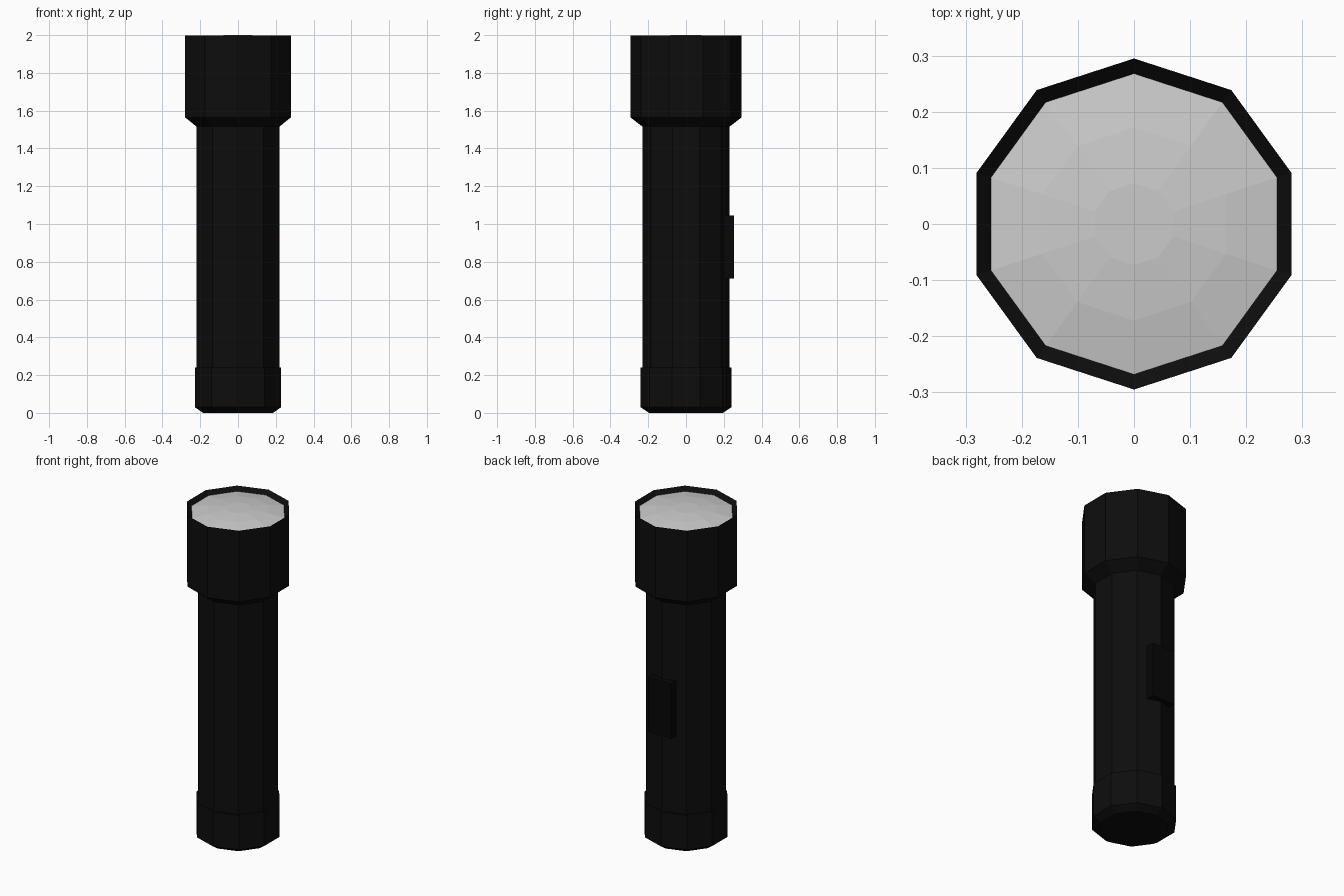
import bpy
import bmesh
from math import cos, sin, pi

if "Cube" in bpy.data.objects:
    bpy.data.objects.remove(bpy.data.objects["Cube"])

SIDES = 10


def material(name, value):
    mat = bpy.data.materials.new(name)
    mat.diffuse_color = (value, value, value, 1)
    mat.use_nodes = True
    mat.node_tree.nodes["Principled BSDF"].inputs["Base Color"].default_value = mat.diffuse_color
    return mat


def finish(name, bm, mat=None):
    bmesh.ops.recalc_face_normals(bm, faces=bm.faces[:])
    mesh = bpy.data.meshes.new(name)
    bm.to_mesh(mesh)
    bm.free()
    ob = bpy.data.objects.new(name, mesh)
    bpy.context.collection.objects.link(ob)
    if mat:
        mesh.materials.append(mat)
    return ob


def turned(name, profile, mat=None, cap_start=False, cap_end=False):
    """Ten-sided flat-faced part from (radius, height) points, a corner on +y."""
    bm = bmesh.new()
    rings = []
    for r, z in profile:
        angles = [pi / 2 + 2 * pi * i / SIDES for i in range(SIDES)]
        rings.append([bm.verts.new((r * cos(a), r * sin(a), z)) for a in angles])
    for low, high in zip(rings, rings[1:]):
        for i in range(SIDES):
            j = (i + 1) % SIDES
            bm.faces.new((low[i], low[j], high[j], high[i]))
    if cap_start:
        bm.faces.new(rings[0])
    if cap_end:
        bm.faces.new(rings[-1])
    ob = finish(name, bm, mat)
    # Open shells: make sure normals point up or outward
    return ob


black = material("black_plastic", 0.004)
switch_black = material("switch_rubber", 0.002)

# Tail cap with chamfered bottom
turned("tail_cap", [(0.195, 0.0), (0.24, 0.03), (0.24, 0.24), (0.23, 0.24)],
       black, cap_start=True)

# Straight grip
turned("barrel", [(0.23, 0.24), (0.23, 1.515)], black)

# Flared head, with a rim that slopes in to the lens
turned("head", [(0.23, 1.515), (0.295, 1.565), (0.295, 1.997), (0.268, 1.975)], black)

# Shallow domed lens
turned("lens", [(0.268, 1.975), (0.172, 1.991), (0.073, 2.0)], cap_end=True)

# Slide switch on the back
bm = bmesh.new()
bmesh.ops.create_cube(bm, size=1)
bmesh.ops.scale(bm, vec=(0.155, 0.063, 0.335), verts=bm.verts)
bmesh.ops.translate(bm, vec=(0, 0.222, 0.878), verts=bm.verts)
finish("switch", bm, switch_black)
